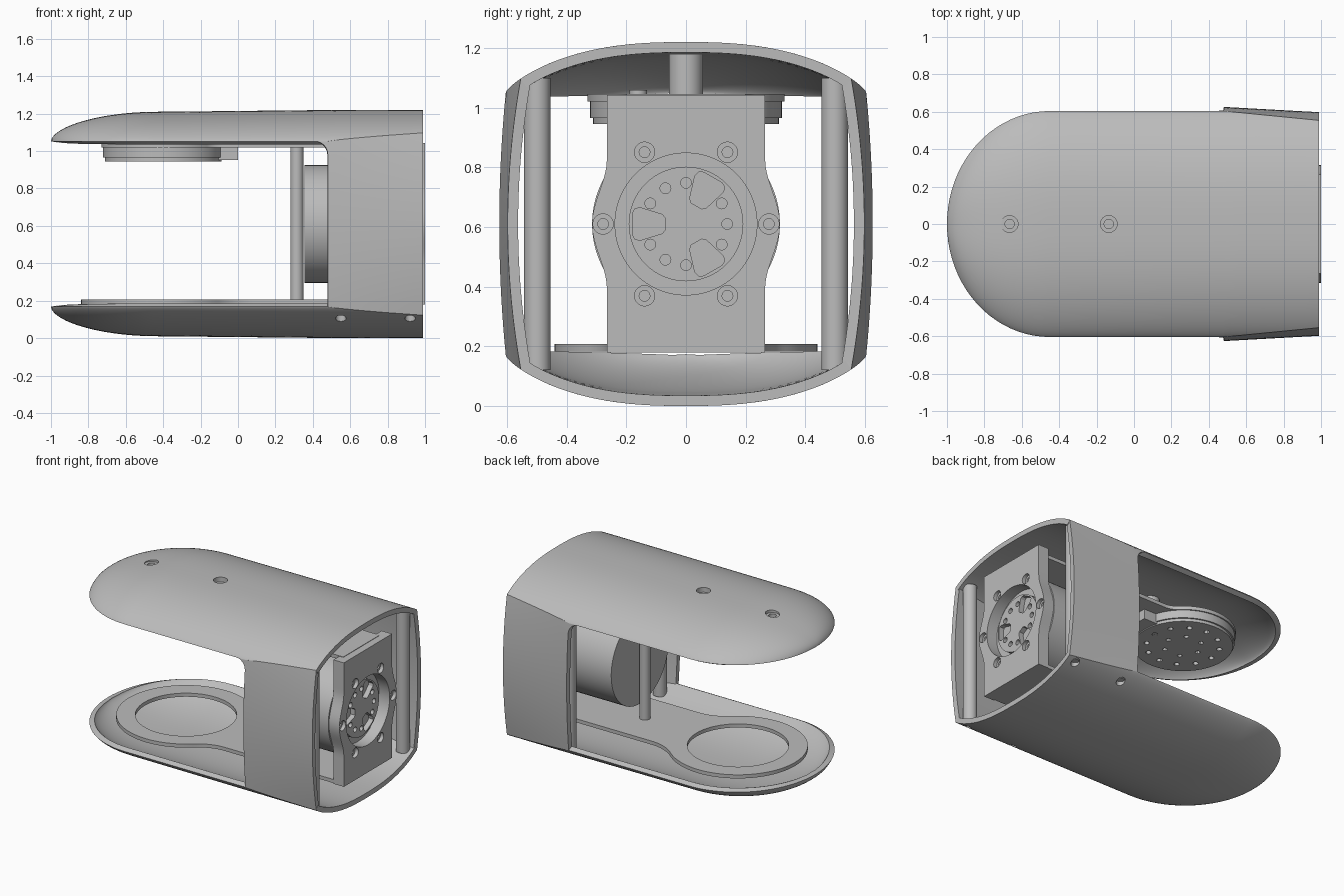
import bpy, bmesh
from math import sin, cos, pi, sqrt, asin, atan2
from mathutils import Matrix, Vector

if "Cube" in bpy.data.objects:
    bpy.data.objects.remove(bpy.data.objects["Cube"])

grey = bpy.data.materials.new("light_grey")
grey.use_nodes = True
colour = (0.5, 0.5, 0.5, 1)
grey.diffuse_color = colour
grey.node_tree.nodes["Principled BSDF"].inputs["Base Color"].default_value = colour

MID = 0.61           # height of the mirror plane and motor axis
WALL_X, END_X = 0.48, 0.99
HEAD_X = -0.4        # centre of the round joint
SKIN = 0.035
parts = []


def add(name, mesh):
    obj = bpy.data.objects.new(name, mesh)
    bpy.context.collection.objects.link(obj)
    mesh.materials.clear()
    mesh.materials.append(grey)
    parts.append(obj)
    return obj


def grid(name, rows, flip=False):
    """Surface through rows of points, thickened inwards."""
    bm = bmesh.new()
    vs = [[bm.verts.new(p) for p in row] for row in rows]
    for a, b in zip(vs, vs[1:]):
        for j in range(len(a) - 1):
            quad = [a[j], b[j], b[j + 1], a[j + 1]]
            bm.faces.new(quad[::-1] if flip else quad)
    bmesh.ops.remove_doubles(bm, verts=bm.verts, dist=0.0005)
    mesh = bpy.data.meshes.new(name)
    bm.to_mesh(mesh)
    bm.free()
    obj = add(name, mesh)
    mod = obj.modifiers.new("skin", "SOLIDIFY")
    mod.thickness, mod.offset = SKIN, -1
    return obj


def circle(x, y, r, n=32):
    return [(x + r * cos(2 * pi * i / n), y + r * sin(2 * pi * i / n)) for i in range(n)]


def plate(name, loops, lo, hi, axis="z"):
    """Flat plate from closed loops; inner loops become holes."""
    curve = bpy.data.curves.new(name, "CURVE")
    curve.dimensions, curve.fill_mode = "2D", "BOTH"
    curve.extrude = (hi - lo) / 2
    for loop in loops:
        sp = curve.splines.new("POLY")
        sp.points.add(len(loop) - 1)
        for pt, (u, v) in zip(sp.points, loop):
            pt.co = (u, v, 0, 1)
        sp.use_cyclic_u = True
    tmp = bpy.data.objects.new(name + "_curve", curve)
    mesh = bpy.data.meshes.new_from_object(tmp)
    bpy.data.objects.remove(tmp)
    mesh.transform(Matrix.Translation((0, 0, (lo + hi) / 2)))
    if axis == "x":
        mesh.transform(Matrix(((0, 0, 1, 0), (1, 0, 0, 0), (0, 1, 0, 0), (0, 0, 0, 1))))
    bm = bmesh.new()
    bm.from_mesh(mesh)
    bmesh.ops.remove_doubles(bm, verts=bm.verts, dist=0.00001)
    bmesh.ops.recalc_face_normals(bm, faces=bm.faces)
    bm.to_mesh(mesh)
    bm.free()
    return add(name, mesh)


def drill(obj, spots, r, lo, hi):
    """Cut vertical round holes through a cover."""
    bm = bmesh.new()
    for x, y in spots:
        bmesh.ops.create_cone(bm, cap_ends=True, segments=24, radius1=r, radius2=r,
                              depth=hi - lo, matrix=Matrix.Translation((x, y, (lo + hi) / 2)))
    mesh = bpy.data.meshes.new("drill")
    bm.to_mesh(mesh)
    bm.free()
    cutter = bpy.data.objects.new("drill", mesh)
    bpy.context.collection.objects.link(cutter)
    cutter.hide_render = True
    mod = obj.modifiers.new("holes", "BOOLEAN")
    mod.object, mod.operation, mod.solver = cutter, "DIFFERENCE", "EXACT"
    return cutter


def taper(x):
    return max(0, (x - WALL_X) / (END_X - WALL_X))


def cover_point(x, s, side):
    """Point on the cover; s runs -1..1 across, side is +1 top or -1 bottom."""
    k = sqrt(max(0, 1 - (max(0, -0.45 - x) / 0.55) ** 2))
    crest = 0.168 * min(1, 0.94 + 0.06 * (x + 0.45)) * k ** 1.1
    t = sin(s * asin(1 - 0.083 * taper(x)))
    rise = crest * max(0, 1 - abs(t) ** 2.5) ** 0.8
    return Vector((x, 0.604 * k * t, MID + side * (0.442 + rise)))


# Covers: rounded nose, straight body
xs = [-0.45 - 0.55 * cos(pi / 2 * i / 20) for i in range(21)]
xs += [-0.45 + 0.93 * i / 8 for i in range(1, 9)]
xs += [WALL_X + (END_X - WALL_X) * (i / 10) ** 1.5 for i in range(1, 11)]
covers = {}
for name, side in (("top_cover", 1), ("bottom_cover", -1)):
    rows = [[cover_point(x, j / 24, side) for j in range(-24, 25)] for x in xs]
    covers[name] = grid(name, rows, side < 0)

# Bulged side walls with a filleted upper corner
for name, sy in (("front_wall", -1), ("back_wall", 1)):
    rows = []
    for i in range(29):
        s = sin(pi / 2 * i / 28)
        d = max(0, 0.07 - (1 - s) * 0.884)
        x0 = WALL_X - (0.07 - sqrt(0.07 ** 2 - d ** 2))
        row = []
        for j in range(13):
            x = x0 + (END_X - x0) * j / 12
            low, high = cover_point(x, 1, -1), cover_point(x, 1, 1)
            bulge = (0.022 + 0.022 * taper(x)) * (1 - (2 * s - 1) ** 2)
            row.append((x, sy * (low.y + bulge), low.z + (high.z - low.z) * s))
        rows.append(row)
    grid(name, rows, sy < 0)

# Screw holes, bosses and corner columns
top_screws = [(-0.665, 0), (-0.135, 0)]
side_screws = [(x, y) for x in (0.55, 0.92) for y in (-0.525, 0.525)]
cutters = [drill(covers["top_cover"], top_screws, 0.045, 1.1, 1.3),
           drill(covers["bottom_cover"], side_screws, 0.028, -0.1, 0.14)]
for x, y in top_screws:
    plate("screw_boss", [circle(x, y, 0.057), circle(x, y, 0.025, 20)], 1.04, 1.18)
plate("small_stud", [circle(-0.31, -0.16, 0.03, 20)], 1.04, 1.06)
for x, y in side_screws:
    plate("corner_column", [circle(x, y * 0.95, 0.045)], 0.12, 1.1)


def keyhole(r, half, fillet, end):
    """Disc with a filleted straight arm towards +x."""
    dx = sqrt((r + fillet) ** 2 - (half + fillet) ** 2)
    a = atan2(half + fillet, dx)
    upper = [(end, half)]
    for i in range(13):
        g = -pi / 2 - (pi / 2 - a) * i / 12
        upper.append((HEAD_X + dx + fillet * cos(g), half + fillet + fillet * sin(g)))
    for i in range(1, 33):
        g = a + (pi - a) * i / 32
        upper.append((HEAD_X + r * cos(g), r * sin(g)))
    return upper + [(x, -y) for x, y in upper[-2::-1]]


# Arms and the round joint
plate("lower_arm", [keyhole(0.44, 0.26, 0.3, 0.95), circle(HEAD_X, 0, 0.32, 64)], 0.182, 0.207)
plate("upper_arm", [keyhole(0.33, 0.2, 0.12, 0.95)], 1.02, 1.045)
plate("joint_body", [circle(HEAD_X, 0, 0.322, 64)], 0.965, 1.02)
dots = [circle(HEAD_X + 0.23 * cos(i * pi / 6), 0.23 * sin(i * pi / 6), 0.018, 12) for i in range(12)]
dots += [circle(HEAD_X + 0.12 * cos(i * pi / 3), 0.12 * sin(i * pi / 3), 0.016, 12) for i in range(6)]
plate("joint_face", [circle(HEAD_X, 0, 0.312, 64)] + dots, 0.945, 0.965)
plate("joint_connector", [[(-0.2, -0.1), (0, -0.1), (0, 0.1), (-0.2, 0.1)]], 0.952, 1.02)
plate("centre_post", [circle(0.315, 0, 0.035)], 0.2, 1.03)

# Motor with drilled output disc
plate("motor_body", [circle(0, MID, 0.315, 64)], 0.355, 0.915, "x")


def ring_hole(r, deg, size):
    g = deg * pi / 180
    return circle(r * cos(g), MID + r * sin(g), size, 20)


def window(deg):
    g = deg * pi / 180
    half = [(0.07, 0.02), (0.08, 0.032), (0.155, 0.055), (0.172, 0.05), (0.18, 0.035)]
    shape = half + [(r, -w) for r, w in half[::-1]]
    return [(r * cos(g) - w * sin(g), MID + r * sin(g) + w * cos(g)) for r, w in shape]


openings = [window(d) if d % 120 == 60 else ring_hole(0.138, d, 0.018) for d in range(0, 360, 30)]
plate("output_disc", [circle(0, MID, 0.192, 64)] + openings, 0.915, 0.95, "x")

# Motor bracket with waisted sides and stepped screw holes
edge = []
for i in range(33):
    z = 0.18 + 0.862 * i / 32
    bump = cos(min(1, abs(z - MID) / 0.22) * pi / 2) ** 2
    edge.append((0.265 + 0.05 * bump, z))
outline = edge + [(-y, z) for y, z in edge[::-1]]
for name, size, lo, hi in (("bracket_back", 0.018, 0.92, 0.975), ("bracket_front", 0.034, 0.975, 1.0)):
    screws = [ring_hole(0.278, d, size) for d in range(0, 360, 60)]
    plate(name, [outline, circle(0, MID, 0.238, 64)] + screws, lo, hi, "x")

# Bake modifiers, remove cutters, smooth with sharp edges kept
bpy.context.view_layer.update()
deps = bpy.context.evaluated_depsgraph_get()
baked = [bpy.data.meshes.new_from_object(o.evaluated_get(deps)) for o in parts]
for obj, mesh in zip(parts, baked):
    obj.modifiers.clear()
    obj.data = mesh
for cutter in cutters:
    bpy.data.objects.remove(cutter)
bpy.ops.object.select_all(action="DESELECT")
for obj in parts:
    obj.select_set(True)
bpy.context.view_layer.objects.active = parts[0]
bpy.ops.object.shade_smooth_by_angle(angle=pi / 6)
